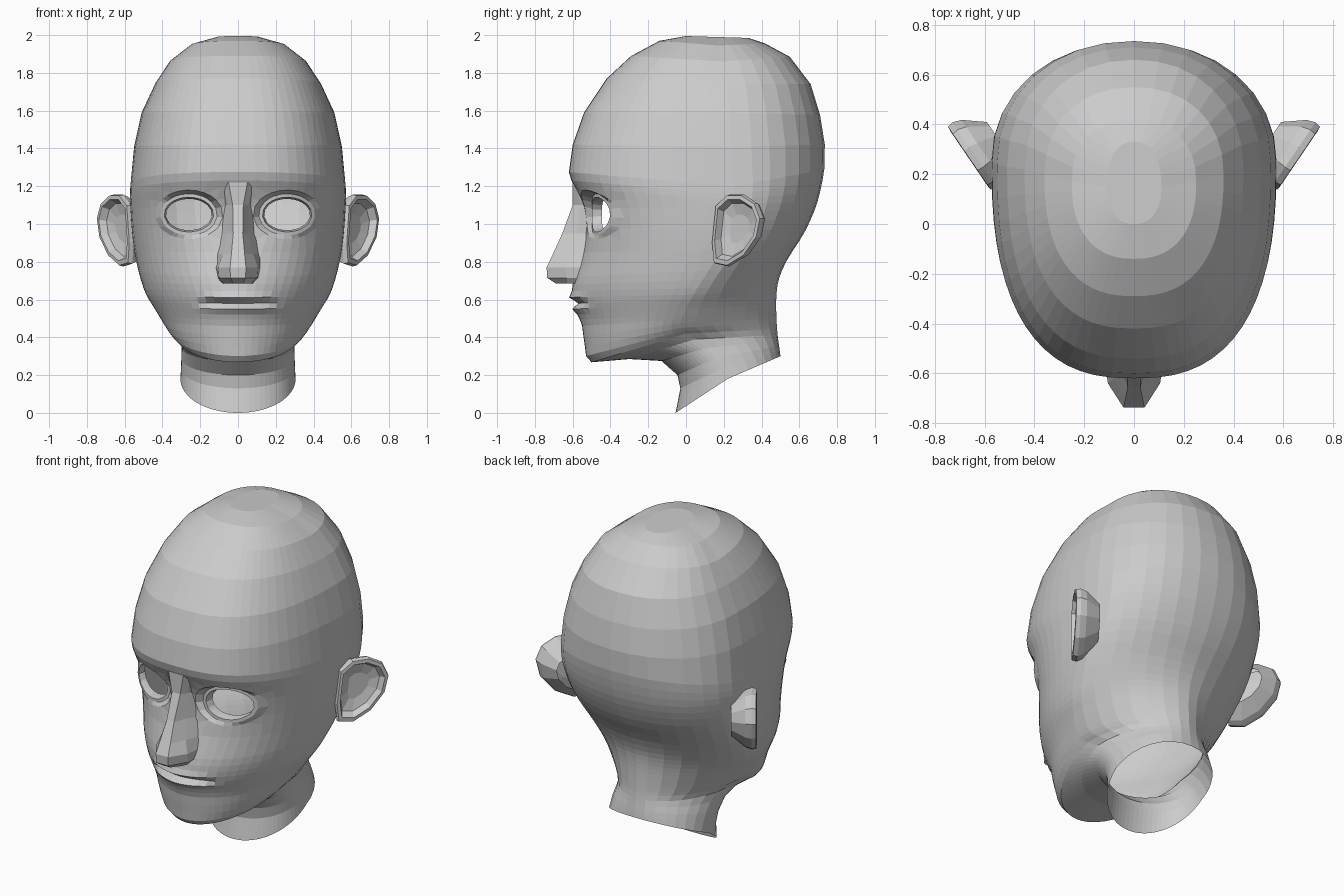
import bpy, bmesh
from math import sin, cos, pi, atan2
from mathutils import Vector
from mathutils.bvhtree import BVHTree

if "Cube" in bpy.data.objects:
    bpy.data.objects.remove(bpy.data.objects["Cube"])


def loft(rings, closed=True, cap_start=False, cap_end=False):
    """Skin a list of equal-length point rings into a bmesh."""
    bm = bmesh.new()
    rows = [[bm.verts.new(p) for p in r] for r in rings]
    n = len(rows[0])
    for a, b in zip(rows, rows[1:]):
        for i in range(n if closed else n - 1):
            j = (i + 1) % n
            bm.faces.new((a[i], a[j], b[j], b[i]))
    if cap_start:
        bm.faces.new(rows[0])
    if cap_end:
        bm.faces.new(rows[-1])
    return bm


def finish(bm, name):
    bmesh.ops.recalc_face_normals(bm, faces=bm.faces[:])
    me = bpy.data.meshes.new(name)
    bm.to_mesh(me)
    bm.free()
    ob = bpy.data.objects.new(name, me)
    bpy.context.collection.objects.link(ob)


def curve(points, u):
    """Smooth curve through (u, values...) points."""
    i = max(k for k in range(len(points) - 1) if points[k][0] <= u)

    def slope(k, c):
        a, b = points[max(k - 1, 0)], points[min(k + 1, len(points) - 1)]
        return (b[c] - a[c]) / (b[0] - a[0])

    p, q = points[i], points[i + 1]
    h = q[0] - p[0]
    t = (u - p[0]) / h
    w = t * t * (3 - 2 * t)
    return [p[c] * (1 - w) + q[c] * w + h * t * (1 - t) *
            ((1 - t) * slope(i, c) - t * slope(i + 1, c)) for c in range(1, len(p))]


# Front profile (y, z), crown to chin to throat; row number is the position u
PROFILE = [(0, 1.995), (-.14, 1.97), (-.29, 1.89), (-.42, 1.77), (-.54, 1.59), (-.6, 1.42),
           (-.62, 1.275), (-.585, 1.19), (-.54, 1.09), (-.53, .98), (-.55, .85), (-.59, .72),
           (-.605, .645), (-.6, .58), (-.575, .52), (-.55, .46), (-.535, .35), (-.5, .268),
           (-.3, .285), (-.13, .275), (-.045, .2), (-.03, .13), (-.055, 0)]
FACE = [(i, y, z) for i, (y, z) in enumerate(PROFILE)]
# Widest line (u, x, y, z): temple, cheek, jaw, neck
SIDE = [(0, .11, .15, 1.99), (1, .25, .17, 1.945), (2, .36, .2, 1.86), (3, .44, .22, 1.74),
        (4, .51, .23, 1.59), (5, .55, .24, 1.41), (6, .57, .25, 1.2), (8, .57, .24, 1.07),
        (10, .55, .18, .86), (12, .5, .06, .66), (14, .44, 0, .55), (16, .375, -.03, .45),
        (18, .305, .05, .39), (20, .3, .16, .29), (22, .305, .22, .18)]
# Back profile (u, y, z)
NAPE = [(0, .33, 1.985), (1, .42, 1.955), (2, .55, 1.885), (3, .66, 1.74), (5, .735, 1.42),
        (7, .71, 1.17), (9, .635, .97), (10.5, .53, .8), (12, .485, .68), (16, .48, .48), (22, .5, .3)]
# Roundness of each ring (u, front, back)
ROUND = [(0, 2.3, 2.3), (3, 2.5, 2.15), (8, 2.5, 2.1), (11, 2, 1.8), (13, 1.85, 1.7),
         (16, 1.95, 1.8), (19, 2, 2), (22, 2, 2.1)]
LIPS = {12.5: -.014, 13: .03, 13.5: -.014}
N_FRONT, N_BACK = 16, 8


def head_ring(u):
    (yf, zf), (yb, zb) = curve(FACE, u), curve(NAPE, u)
    xs, ys, zs = curve(SIDE, u)
    nf, nb = curve(ROUND, u)
    half = [pi / 2 * i / N_FRONT for i in range(N_FRONT)]
    half += [pi / 2 + pi / 2 * i / N_BACK for i in range(N_BACK + 1)]
    pts = []
    for t in half:
        front = t < pi / 2
        n, ye, ze = (nf, yf, zf) if front else (nb, yb, zb)
        x = xs * sin(t) ** (2 / n) if t < pi - 1e-6 else 0
        c = abs(cos(t)) ** (2 / n)
        y = ys + (ye - ys) * c
        if front and u in LIPS:
            y += LIPS[u] * max(0, 1 - (x / .21) ** 2) ** .5
        pts.append((x, y, zs + (ze - zs) * c))
    return pts + [(-x, y, z) for x, y, z in pts[-2:0:-1]]


steps = list(range(6)) + [6 + k / 2 for k in range(22)] + list(range(17, 23))
head = loft([head_ring(u) for u in steps], cap_start=True)

# Eye openings: cut an oval, then step lids inward around it
EX, EZ = .26, 1.05
surface = BVHTree.FromBMesh(head)


def oval_angle(p, s, a, b):
    return atan2((p.z - EZ) / b, (p.x * s - EX) / a)


def lid_y(x):
    return -.485 + .095 * max(0, (x - .13) / .26) ** 2


LIDS = [(.150, .110, -.012), (.131, .092, -.012), (.126, .087, .012), (.122, .083, .04)]
for s in (-1, 1):
    a, b = .18, .13
    gone = []
    for f in head.faces:
        c = f.calc_center_median()
        if c.y < 0 and ((c.x * s - EX) / a) ** 2 + ((c.z - EZ) / b) ** 2 < 1:
            gone.append(f)
    bmesh.ops.delete(head, geom=gone, context='FACES')
    edges = [e for e in head.edges if e.is_boundary and e.verts[0].co.z > .6
             and e.verts[0].co.x * s > 0]
    for v in {v for e in edges for v in e.verts}:
        t = oval_angle(v.co, s, a, b)
        x, z = s * (EX + a * cos(t)), EZ + b * sin(t)
        hit = surface.ray_cast(Vector((x, -2, z)), Vector((0, 1, 0)))[0]
        v.co = (x, hit.y if hit else v.co.y, z)
    for a2, b2, dy in LIDS:
        new = bmesh.ops.extrude_edge_only(head, edges=edges)['geom']
        for v in [g for g in new if isinstance(g, bmesh.types.BMVert)]:
            t = oval_angle(v.co, s, a, b)
            x = EX + a2 * cos(t)
            v.co = (s * x, lid_y(x) + dy, EZ + b2 * sin(t))
        edges = [g for g in new if isinstance(g, bmesh.types.BMEdge) and g.is_boundary]
        a, b = a2, b2
finish(head, "head")

# Nose: z, ridge y and half-width, wing y and half-width, base y and half-width
NOSE = [
    (1.22, -.602, .05, -.585, .08, -.55, .10),
    (1.10, -.600, .028, -.56, .055, -.50, .09),
    (.95, -.655, .025, -.58, .055, -.50, .10),
    (.84, -.705, .035, -.62, .080, -.51, .12),
    (.77, -.738, .042, -.64, .105, -.53, .12),
    (.715, -.735, .040, -.63, .100, -.54, .11),
    (.685, -.690, .025, -.63, .070, -.54, .09),
]
nose = []
for z, yr, wr, ym, wm, yb, wb in NOSE:
    side = [(wb, yb, z), (wm, ym, z), (wr, yr, z)]
    nose.append(side + [(-x, y, z) for x, y, z in reversed(side)])
finish(loft(nose, closed=False, cap_end=True), "nose")

# Ears: outline in side view (y, z), stepped from root over the rim to the bowl
OUTLINE = [(.16, 1.10), (.22, 1.155), (.30, 1.155), (.37, 1.11), (.40, 1.03), (.38, .93),
           (.31, .83), (.22, .775), (.15, .79), (.14, .90), (.15, 1.0)]
STEPS = [(.55, -.13), (.93, -.05), (1.0, -.015), (.97, .010), (.85, .012), (.74, -.025), (.40, -.04)]


def ear_point(y, z, k, off):
    y, z = .26 + (y - .26) * k, .98 + (z - .98) * k
    return .565 + (y - .14) * .68 + .83 * off, y - .56 * off, z


for s, name in ((1, "ear_left"), (-1, "ear_right")):
    rings = []
    for k, off in STEPS:
        ring = [ear_point(y, z, k, off) for y, z in OUTLINE]
        rings.append([(s * x, y, z) for x, y, z in ring])
    finish(loft(rings, cap_end=True), name)
